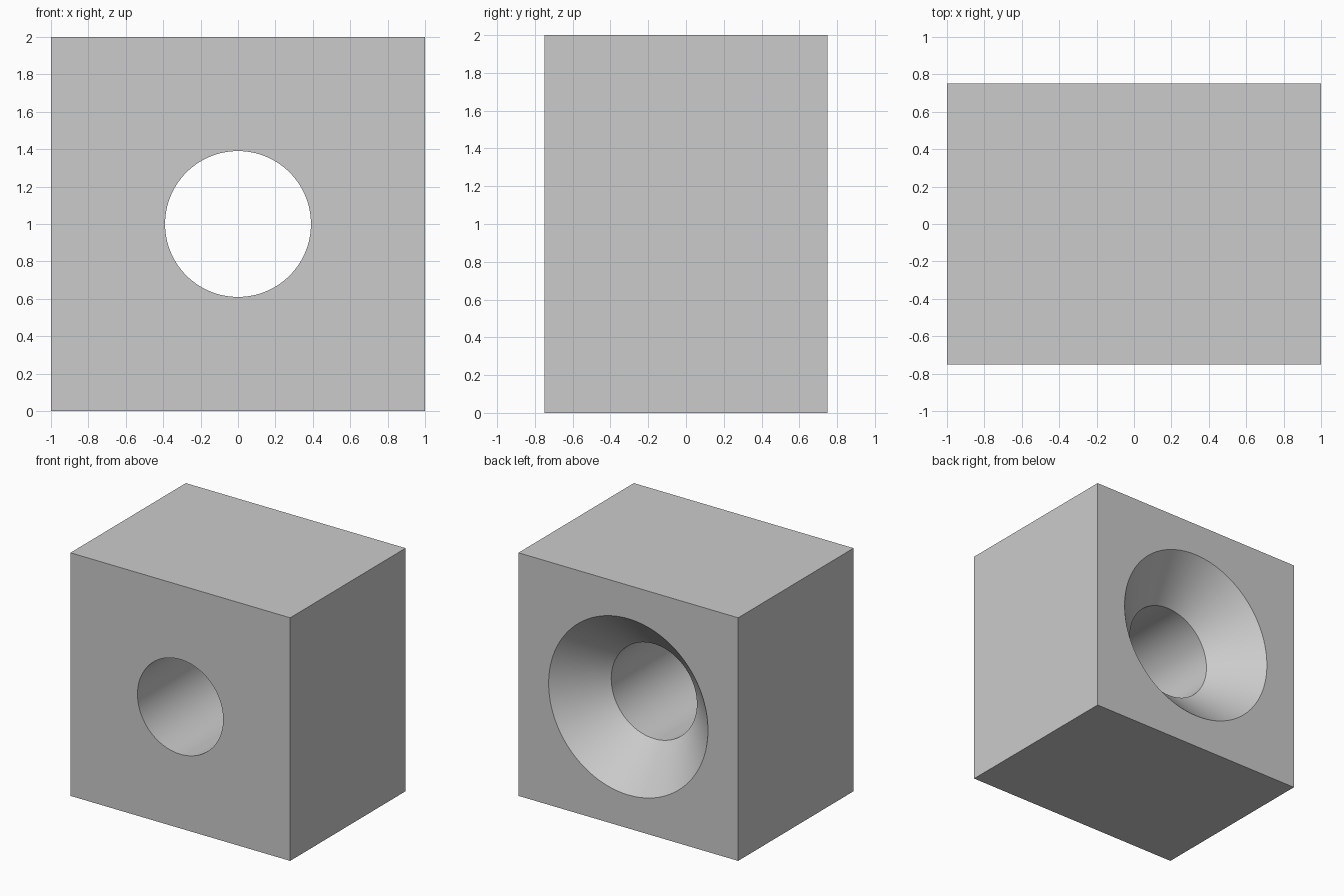
import bpy
import math

WIDTH, DEPTH, HEIGHT = 2.0, 1.5, 2.0
BORE_R, SINK_R = 0.39, 0.725
SINK_DEPTH = SINK_R - BORE_R      # 45 degree countersink
OVERSHOOT = 0.1                   # cutters pass beyond the faces
SEGMENTS = 128

cube = bpy.data.objects.get("Cube")
if cube:
    bpy.data.objects.remove(cube, do_unlink=True)

# Single grey material
grey = bpy.data.materials.new("plain_grey")
grey.use_nodes = True
colour = (0.6, 0.6, 0.6, 1.0)
grey.diffuse_color = colour
grey.node_tree.nodes["Principled BSDF"].inputs["Base Color"].default_value = colour

# Solid block
bpy.ops.mesh.primitive_cube_add(size=1, location=(0, 0, HEIGHT / 2))
block = bpy.context.object
block.name = "bored_block"
block.scale = (WIDTH, DEPTH, HEIGHT)
bpy.ops.object.transform_apply(location=False, rotation=False, scale=True)
block.data.materials.append(grey)


def cut(name, y_start, y_end, r_start, r_end):
    """Cut a round or tapered hole along y out of the block."""
    bpy.ops.mesh.primitive_cone_add(
        vertices=SEGMENTS, radius1=r_start, radius2=r_end,
        depth=y_end - y_start, location=(0, (y_start + y_end) / 2, HEIGHT / 2),
        rotation=(-math.pi / 2, 0, 0))
    cutter = bpy.context.object
    cutter.name = name
    cutter.data.materials.append(grey)
    mod = block.modifiers.new(name, "BOOLEAN")
    mod.operation = "DIFFERENCE"
    mod.solver = "EXACT"
    mod.object = cutter
    bpy.context.view_layer.objects.active = block
    bpy.ops.object.modifier_apply(modifier=mod.name)
    bpy.data.objects.remove(cutter, do_unlink=True)


# Through bore, then the conical countersink in the back face
back = DEPTH / 2
cut("bore_cutter", -back - OVERSHOOT, back + OVERSHOOT, BORE_R, BORE_R)
cut("countersink_cutter", back - SINK_DEPTH, back + OVERSHOOT,
    BORE_R, SINK_R + OVERSHOOT)

# Smooth round walls, crisp edges
bpy.ops.object.select_all(action="DESELECT")
block.select_set(True)
bpy.context.view_layer.objects.active = block
bpy.ops.object.shade_smooth_by_angle(angle=math.radians(30))
